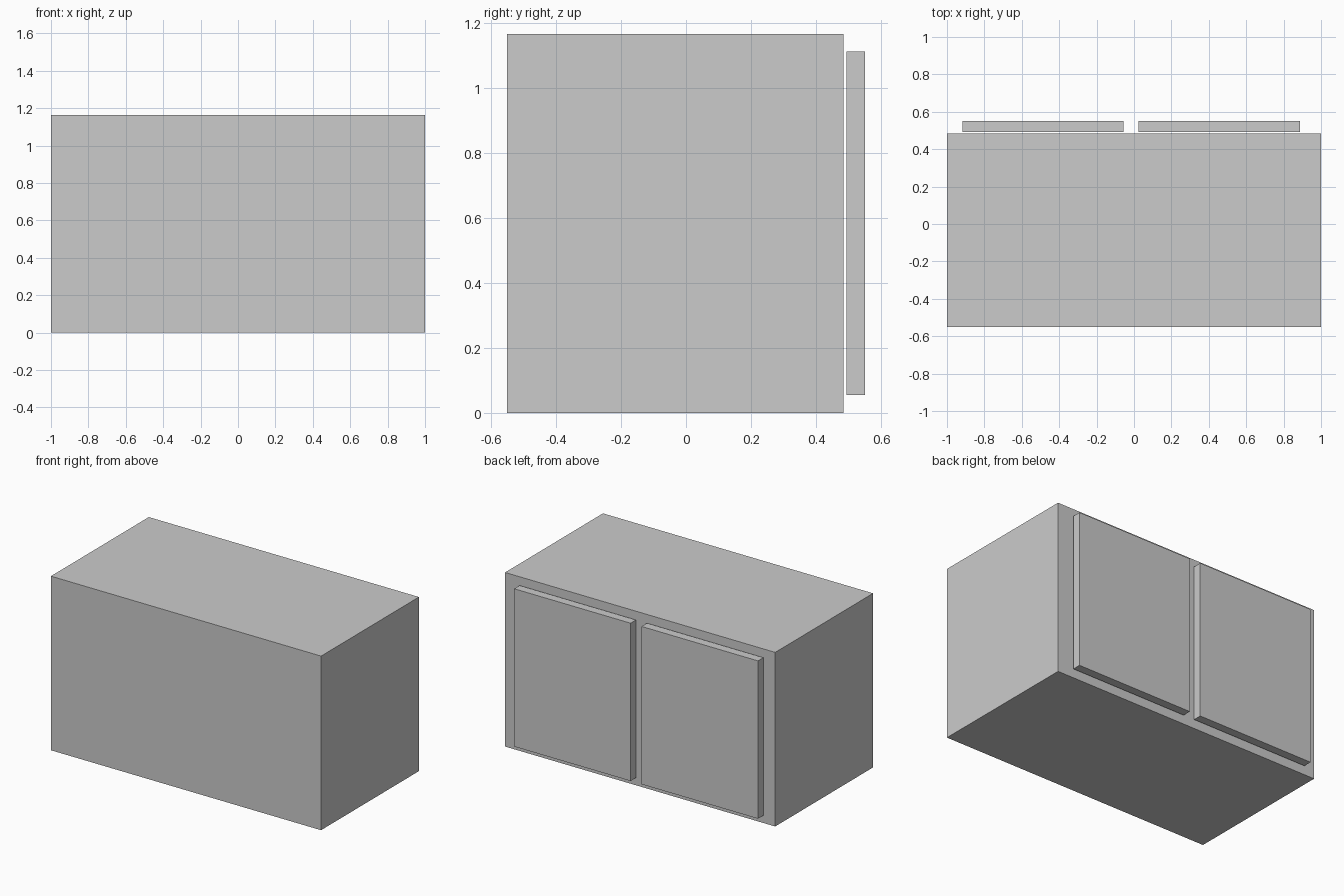
import bpy

if "Cube" in bpy.data.objects:
    bpy.data.objects.remove(bpy.data.objects["Cube"])


def box(name, x, y, z):
    """Add a box spanning the given (min, max) ranges."""
    spans = (x, y, z)
    bpy.ops.mesh.primitive_cube_add(size=1, location=[(a + b) / 2 for a, b in spans])
    obj = bpy.context.object
    obj.name = name
    obj.scale = [b - a for a, b in spans]
    bpy.ops.object.transform_apply(location=False, rotation=False, scale=True)
    return obj


# Main cabinet body
box("cabinet_body", (-1.0, 1.0), (-0.55, 0.485), (0.0, 1.165))

# Two door panels, set just off the back face
for name, x in (("left_door", (-0.918, -0.056)), ("right_door", (0.025, 0.887))):
    box(name, x, (0.493, 0.55), (0.055, 1.111))
